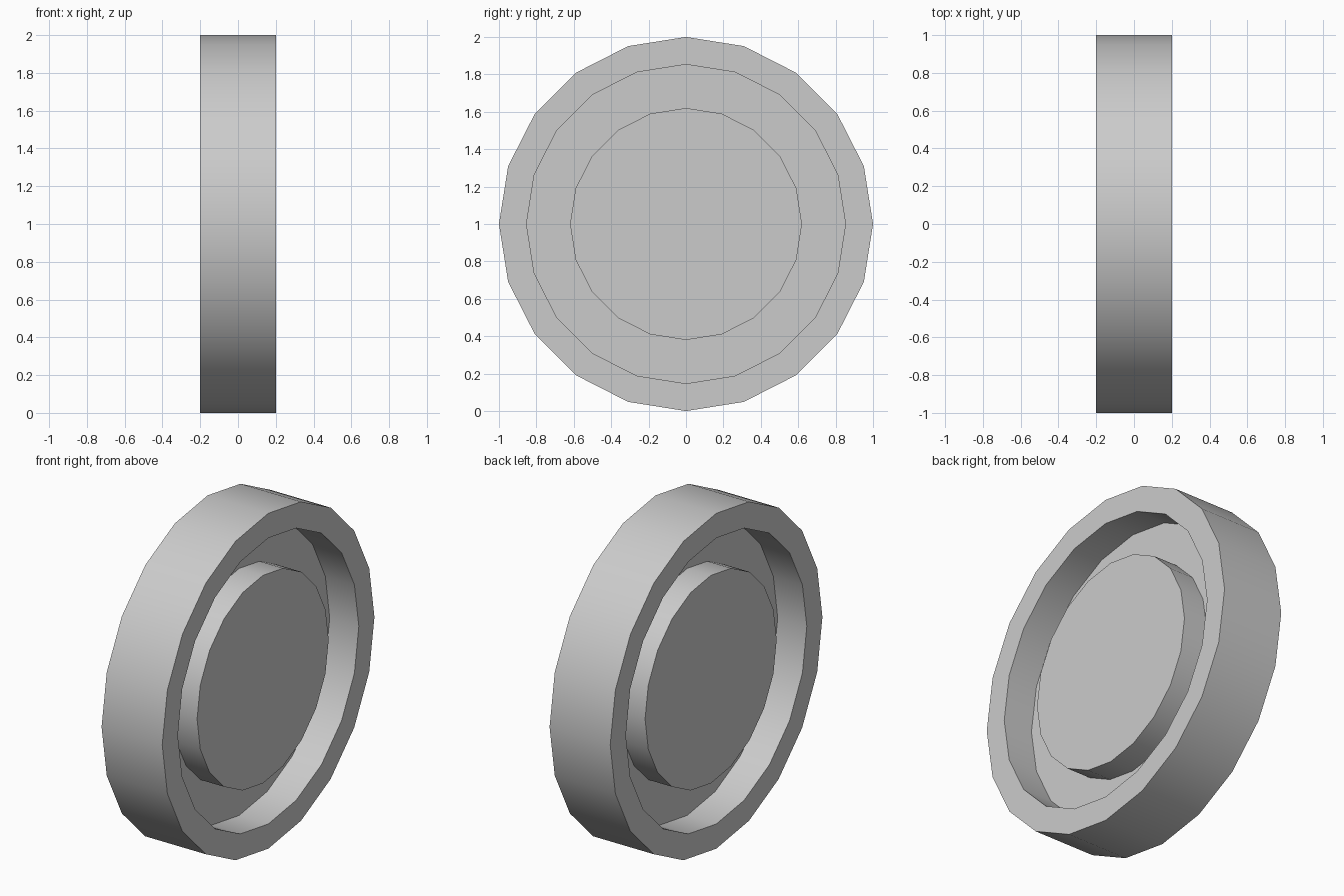
import bpy, bmesh
from math import sin, cos, tau

if "Cube" in bpy.data.objects:
    bpy.data.objects.remove(bpy.data.objects["Cube"])

SIDES = 20
# Half profile (radius, x): outer tread, rim face, groove, raised hub face
half = [(1.0, 0.2), (0.853, 0.2), (0.853, 0.008), (0.62, 0.008), (0.62, 0.164)]
# Mirror the half profile to the other side
profile = [(r, -x) for r, x in reversed(half)] + half

bm = bmesh.new()
rings = [[bm.verts.new((x, r * sin(tau * i / SIDES), 1 + r * cos(tau * i / SIDES)))
          for i in range(SIDES)] for r, x in profile]

# Walls between neighbouring rings
for a, b in zip(rings, rings[1:]):
    for i in range(SIDES):
        j = (i + 1) % SIDES
        bm.faces.new((a[i], a[j], b[j], b[i]))

# Flat hub faces
bm.faces.new(rings[0])
bm.faces.new(rings[-1])
bmesh.ops.recalc_face_normals(bm, faces=bm.faces)

mesh = bpy.data.meshes.new("wheel")
bm.to_mesh(mesh)
bm.free()
wheel = bpy.data.objects.new("wheel", mesh)
bpy.context.collection.objects.link(wheel)

# Smooth tread, sharp rims
bpy.context.view_layer.objects.active = wheel
wheel.select_set(True)
bpy.ops.object.shade_smooth_by_angle()
